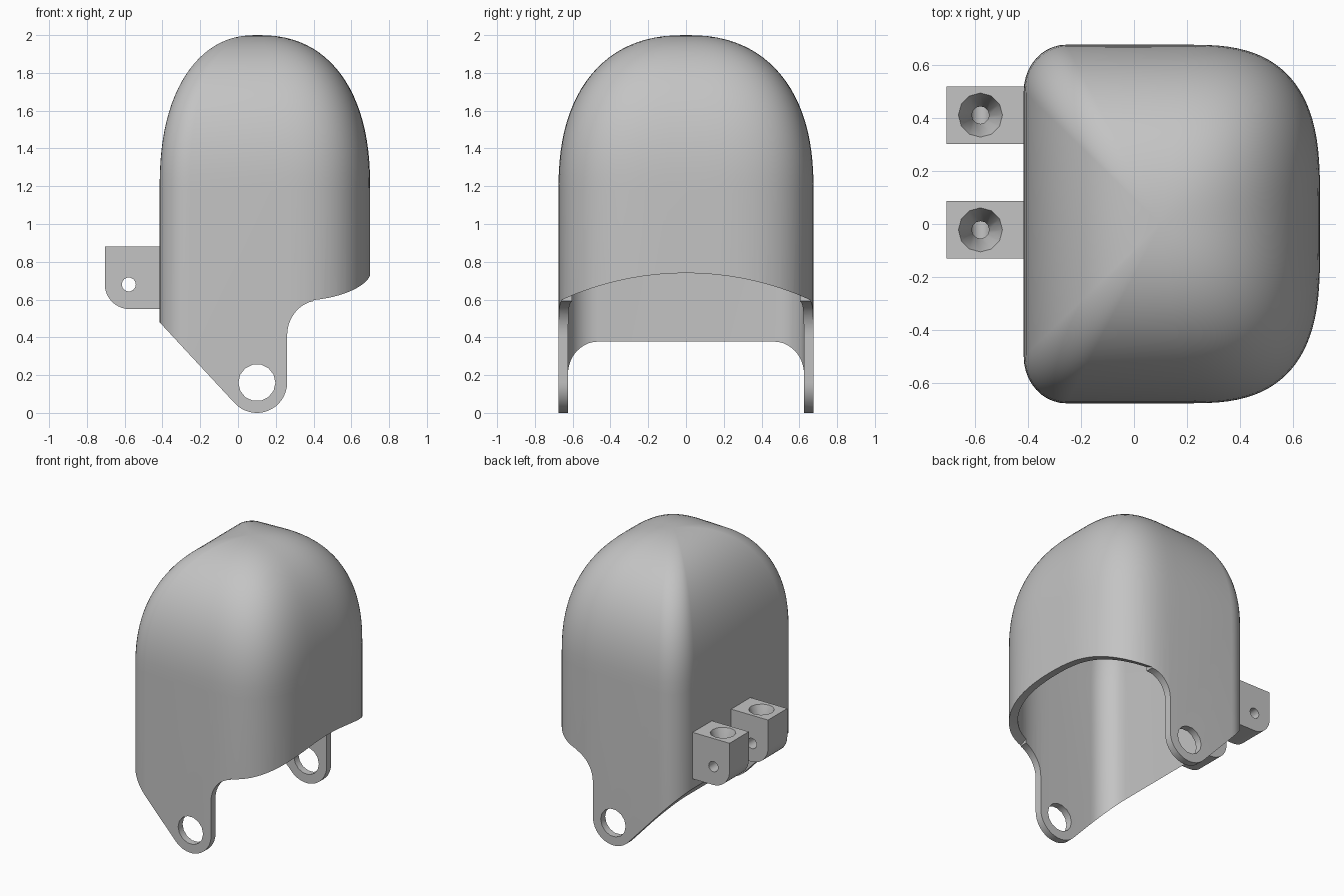
import bpy, bmesh, math

cube = bpy.data.objects.get("Cube")
if cube:
    bpy.data.objects.remove(cube, do_unlink=True)

grey = bpy.data.materials.new("plain grey")
grey.use_nodes = True
GREY = (0.55, 0.55, 0.55, 1)
grey.diffuse_color = GREY
grey.node_tree.nodes["Principled BSDF"].inputs["Base Color"].default_value = GREY


def loft(name, rings):
    """Closed solid through rings of points; a one-point last ring is an apex."""
    bm = bmesh.new()
    rows = [[bm.verts.new(p) for p in ring] for ring in rings]
    n = len(rows[0])
    bm.faces.new(rows[0])
    for a, b in zip(rows, rows[1:]):
        for i in range(n):
            j = (i + 1) % n
            if len(b) == 1:
                bm.faces.new((a[i], a[j], b[0]))
            else:
                bm.faces.new((a[i], a[j], b[j], b[i]))
    if len(rows[-1]) > 1:
        bm.faces.new(rows[-1])
    bmesh.ops.recalc_face_normals(bm, faces=bm.faces)
    mesh = bpy.data.meshes.new(name)
    bm.to_mesh(mesh)
    bm.free()
    mesh.materials.append(grey)
    obj = bpy.data.objects.new(name, mesh)
    bpy.context.collection.objects.link(obj)
    return obj


def prism(name, outline, y0, y1):
    """Extrude an x-z outline along y."""
    return loft(name, [[(x, y, z) for x, z in outline] for y in (y0, y1)])


def arc(cx, cz, rx, rz, a0, a1, steps):
    angles = [math.radians(a0 + (a1 - a0) * i / steps) for i in range(steps + 1)]
    return [(cx + rx * math.cos(a), cz + rz * math.sin(a)) for a in angles]


def circle(cx, cz, r, sides):
    return arc(cx, cz, r, r, 0, 360, sides)[:-1]


def boolean(obj, cutter, operation):
    mod = obj.modifiers.new("cut", 'BOOLEAN')
    mod.object, mod.operation, mod.solver = cutter, operation, 'EXACT'
    bpy.context.view_layer.objects.active = obj
    bpy.ops.object.modifier_apply(modifier=mod.name)
    bpy.data.objects.remove(cutter, do_unlink=True)


def smooth(obj):
    bpy.ops.object.select_all(action='DESELECT')
    obj.select_set(True)
    bpy.context.view_layer.objects.active = obj
    bpy.ops.object.shade_smooth_by_angle(angle=math.radians(32))


def dome(name, x0, x1, half_y, right_r, left_r, bottom, top):
    """Rounded-rectangle wall closing into a dome that gets rounder at the top."""
    (rx, ry), (lx, ly) = right_r, left_r
    # Full, squarish corners at the open side, tight ones at the back wall
    half = [(x1 - rx + rx * c ** (2 / 2.8), half_y - ry + ry * s ** (2 / 2.8))
            for c, s in arc(0, 0, 1, 1, 0, 90, 24)]
    half += arc(x0 + lx, half_y - ly, lx, ly, 90, 180, 10)
    section = half + [(x, -y) for x, y in reversed(half)]

    cx, base, power, steps = 0.1, 1.18, 2 / 2.35, 24
    rings = [[(x, y, bottom) for x, y in section]]
    for i in range(steps):
        a = math.pi / 2 * i / steps
        z = base + (top - base) * math.sin(a) ** power
        s = math.cos(a) ** power
        blend = 0.4 * (1 - s)
        ring = []
        for x, y in section:
            u = (x - cx) / (x1 - cx if x > cx else cx - x0)
            k = s * (1 - blend + blend / math.hypot(u, y / half_y))
            ring.append((cx + (x - cx) * k, y * k, z))
        rings.append(ring)
    return loft(name, rings + [[(cx, 0, top)]])


# Hollow domed shell, thicker at the back wall
shell = dome("domed_shell", -0.415, 0.70, 0.675, (0.5, 0.575), (0.16, 0.175), -0.3, 2.0)
inside = dome("shell_hollow", -0.32, 0.65, 0.625, (0.46, 0.53), (0.16, 0.16), -0.5, 1.95)
boolean(shell, inside, 'DIFFERENCE')

# Lower edge: slanted back, round ears, fillet up to the open side
outline = [(-0.6, 2.3), (-0.6, 0.679)]
outline += arc(0.1, 0.16, 0.16, 0.16, 223, 360, 16)
outline += arc(0.43, 0.41, 0.17, 0.185, 180, 90, 10)
outline += [(0.9, 0.595), (0.9, 2.3)]
boolean(shell, prism("edge_cutter", outline, -1, 1), 'INTERSECT')

# Arched lip across the open side
arch = arc(0, 0.74 - 1.594, 1.594, 1.594, 62, 118, 40) + [(-0.8, 0.2), (0.8, 0.2)]
boolean(shell, loft("arch_cutter", [[(x, y, z) for y, z in arch] for x in (0.4, 1)]),
        'DIFFERENCE')

# Pivot holes through both ears
boolean(shell, prism("pivot_cutter", circle(0.1, 0.16, 0.098, 14), -1, 1), 'DIFFERENCE')
smooth(shell)

# Two mounting lugs on the back wall, each with a cross hole and a funnel
lug_outline = [(-0.37, 0.88), (-0.705, 0.88)]
lug_outline += arc(-0.575, 0.68, 0.13, 0.13, 180, 270, 10)
lug_outline += [(-0.37, 0.55)]
for name, y in (("rear_lug", 0.41), ("middle_lug", -0.022)):
    lug = prism(name, lug_outline, y - 0.108, y + 0.108)
    boolean(lug, prism("cross_hole", circle(-0.578, 0.68, 0.037, 14), y - 1, y + 1),
            'DIFFERENCE')
    funnel = loft("funnel", [[(px, py, z) for px, py in circle(-0.578, y, r, 12)]
                             for z, r in ((0.69, 0.033), (0.73, 0.033),
                                          (0.88, 0.083), (0.95, 0.083))])
    boolean(lug, funnel, 'DIFFERENCE')
    smooth(lug)
